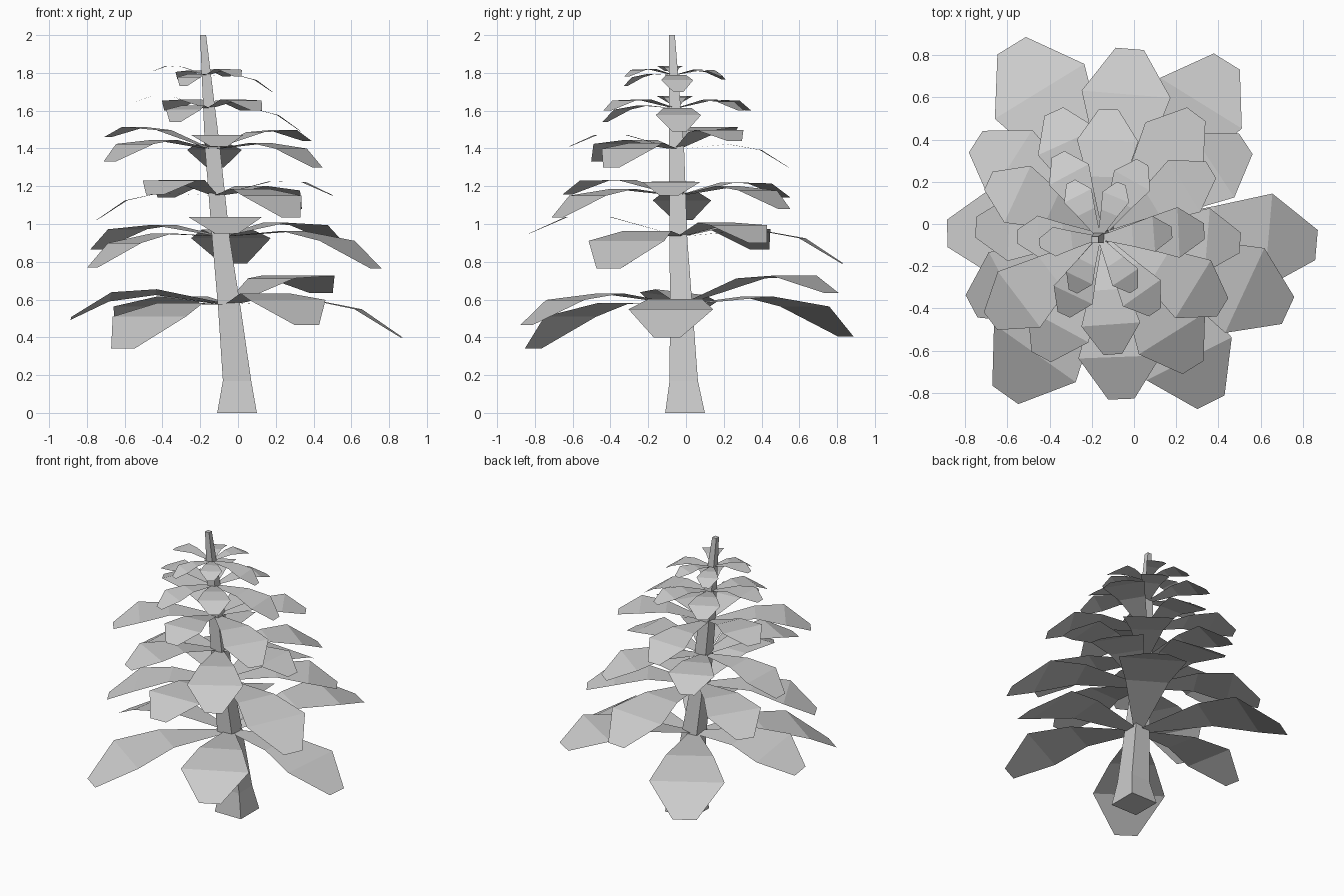
import bpy
from mathutils import Vector


def make_object(name, verts, faces):
    mesh = bpy.data.meshes.new(name)
    mesh.from_pydata(verts, [], faces)
    mesh.update()
    obj = bpy.data.objects.new(name, mesh)
    bpy.context.collection.objects.link(obj)
    return obj


# Leaning four-sided trunk: (centre x, centre y, z, half width)
trunk_rings = [(-0.005, -0.005, 0.0, 0.105), (-0.005, -0.012, 0.17, 0.075),
               (-0.045, -0.025, 0.55, 0.06), (-0.09, -0.04, 0.92, 0.047),
               (-0.135, -0.05, 1.40, 0.04), (-0.185, -0.075, 2.0, 0.016)]
verts, faces = [], []
for cx, cy, z, h in trunk_rings:
    verts += [(cx + sx * h, cy + sy * h, z) for sx, sy in ((-1, -1), (1, -1), (1, 1), (-1, 1))]
for r in range(len(trunk_rings) - 1):
    for i in range(4):
        a, b = 4 * r + i, 4 * r + (i + 1) % 4
        faces.append((a, b, b + 4, a + 4))
top = len(verts) - 4
faces += [(3, 2, 1, 0), (top, top + 1, top + 2, top + 3)]
make_object("trunk", verts, faces)

# Leaf outline: (position along, half width, arch height), relative to length
leaf_rows = [(0.03, 0.035, 0.0), (0.46, 0.155, 0.115), (0.75, 0.245, 0.113), (1.0, 0.078, 0.0)]


def make_leaf(name, base, tip, roll=0.0):
    base, tip = Vector(base), Vector(tip)
    flat = Vector((tip.x - base.x, tip.y - base.y, 0))
    length = flat.length
    side = Vector((-flat.y, flat.x, 0)).normalized() + Vector((0, 0, roll))
    verts = []
    for t, w, h in leaf_rows:
        p = base.lerp(tip, t) + Vector((0, 0, h * length))
        verts += [p - side * w * length, p + side * w * length]
    faces = []
    for r in range(3):
        a = 2 * r
        # The broad quads are bent along a diagonal
        faces += [(a, a + 2, a + 1), (a + 1, a + 2, a + 3)]
    make_object(name, verts, faces)


# Whorls of six leaves: attachment point, then leaf tips
whorls = [
    ((-0.05, -0.02, 0.58), [(-0.885, -0.045, 0.50), (-0.61, -0.81, 0.34), (0.365, -0.845, 0.465),
                            (0.865, -0.10, 0.40), (0.44, 0.77, 0.635), (-0.58, 0.845, 0.405)]),
    ((-0.09, -0.03, 0.94), [(-0.77, -0.39, 0.77), (-0.06, -0.83, 0.95), (0.73, -0.41, 0.765),
                            (0.53, 0.38, 0.90), (-0.02, 0.83, 0.79), (-0.75, 0.39, 0.865)]),
    ((-0.12, -0.04, 1.155), [(-0.75, -0.015, 1.02), (-0.44, -0.63, 1.155), (0.28, -0.68, 1.035),
                             (0.503, -0.09, 1.15), (0.295, 0.52, 1.08), (-0.38, 0.533, 1.14)]),
    ((-0.14, -0.05, 1.40), [(-0.68, -0.46, 1.33), (-0.10, -0.618, 1.41), (0.42, -0.395, 1.30),
                            (0.365, 0.257, 1.44), (-0.12, 0.543, 1.30), (-0.69, 0.205, 1.46)]),
    ((-0.155, -0.055, 1.615), [(-0.555, -0.06, 1.64), (-0.333, -0.43, 1.54), (0.10, -0.418, 1.60),
                               (0.333, -0.035, 1.49), (0.04, 0.293, 1.60), (-0.36, 0.33, 1.60)]),
    ((-0.165, -0.065, 1.79), [(-0.448, -0.09, 1.81), (-0.29, -0.32, 1.73), (0.0, -0.315, 1.78),
                              (0.18, -0.04, 1.70), (-0.06, 0.192, 1.78), (-0.30, 0.20, 1.765)]),
]
for i, (base, tips) in enumerate(whorls):
    for j, tip in enumerate(tips):
        make_leaf(f"leaf_{i + 1}_{j + 1}", base, tip, 0.12 if (i, j) == (0, 0) else 0.0)
